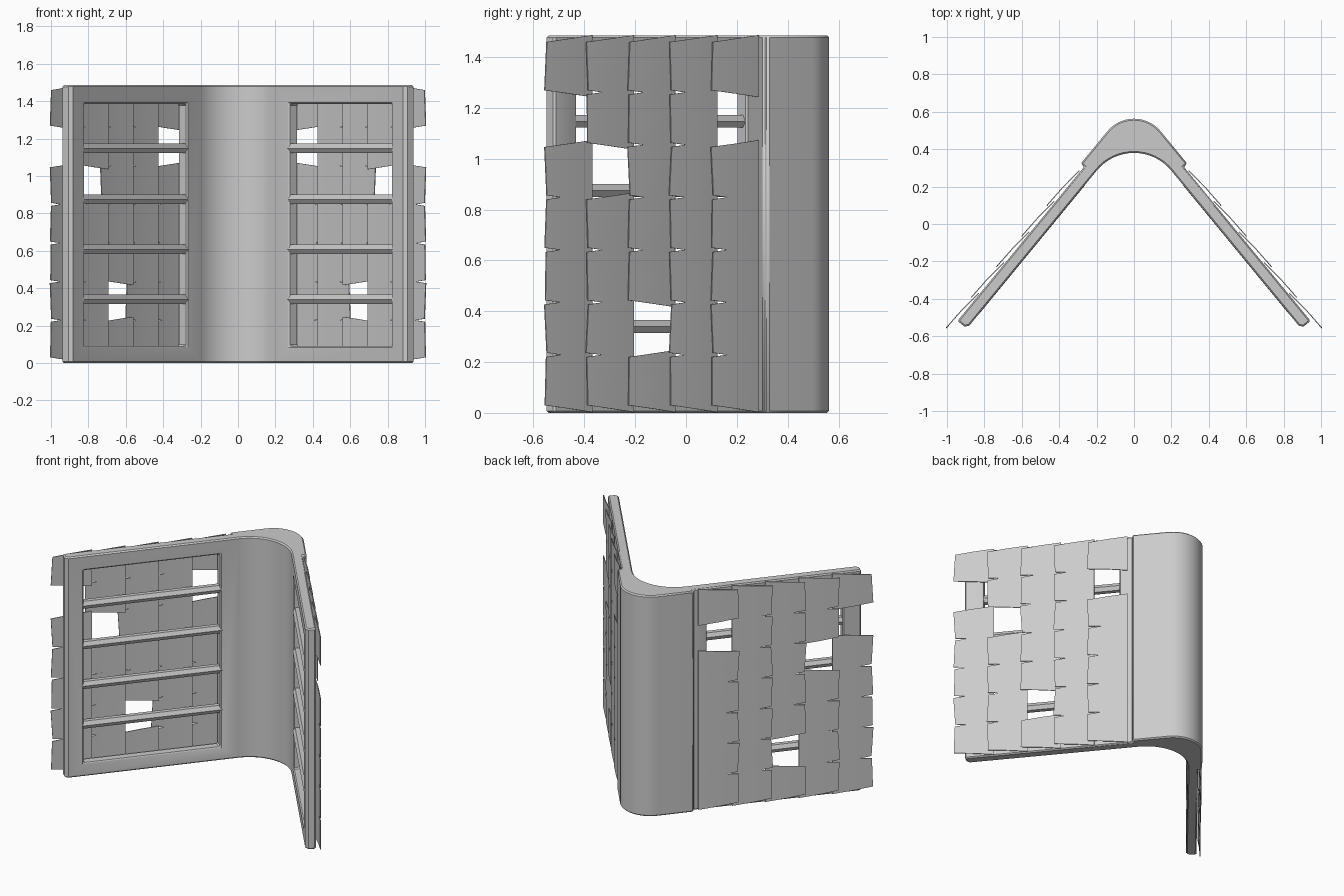
import bpy, bmesh, math
from mathutils import Vector

cube = bpy.data.objects.get("Cube")
if cube:
    bpy.data.objects.remove(cube)

HEIGHT = 1.485
ALONG = Vector((0.635, -0.772, 0))   # down one wing, away from the ridge
OUT = Vector((0.772, 0.635, 0))      # outward from that wing
UP = Vector((0, 0, 1))

grey = bpy.data.materials.new("plain_grey")
grey.use_nodes = True
colour = (0.6, 0.6, 0.6, 1)
grey.diffuse_color = colour
grey.node_tree.nodes["Principled BSDF"].inputs["Base Color"].default_value = colour


def wing(s, d, z=0.0):
    return ALONG * s + OUT * d + UP * z


def make_object(name, bm):
    bmesh.ops.recalc_face_normals(bm, faces=bm.faces[:])
    mesh = bpy.data.meshes.new(name)
    bm.to_mesh(mesh)
    bm.free()
    mesh.materials.append(grey)
    obj = bpy.data.objects.new(name, mesh)
    bpy.context.scene.collection.objects.link(obj)
    return obj


def prism(bm, points, offset):
    """Closed solid from a loop of points swept along an offset."""
    face = bm.faces.new([bm.verts.new(p) for p in points])
    result = bmesh.ops.extrude_face_region(bm, geom=[face], use_keep_orig=True)
    verts = [g for g in result["geom"] if isinstance(g, bmesh.types.BMVert)]
    bmesh.ops.translate(bm, verts=verts, vec=offset)


def mirror_x(obj):
    obj.modifiers.new("mirror", "MIRROR").use_axis[0] = True


def smooth(obj):
    bpy.ops.object.select_all(action="DESELECT")
    obj.select_set(True)
    bpy.context.view_layer.objects.active = obj
    bpy.ops.object.shade_smooth_by_angle(angle=math.radians(30))


def arc(radius, centre, steps=8):
    """Half of a ridge curve, from the crown to the wing tangent."""
    sweep = math.atan2(OUT.x, OUT.y)
    return [Vector((radius * math.sin(sweep * i / steps),
                    centre + radius * math.cos(sweep * i / steps), 0))
            for i in range(steps + 1)]


# Bent body: rounded ridge cap with a step down to two flat wings
outer = arc(0.185, 0.378) + [wing(-0.068, 0.425), wing(-0.068, 0.40)]
tip = [wing(0.992, 0.40), wing(1.0, 0.392), wing(1.0, 0.353), wing(0.982, 0.335)]
inner = arc(0.257, 0.123)[::-1]
half = outer + tip + inner
other = [Vector((-p.x, p.y, 0)) for p in half[1:-1]][::-1]
bm = bmesh.new()
prism(bm, half + other, UP * HEIGHT)
body = make_object("bent_frame", bm)

# Large opening in each wing
bm = bmesh.new()
for side in (1, -1):
    corners = [wing(s, d, 0.09) for s, d in
               ((0.02, 0.25), (0.883, 0.25), (0.883, 0.5), (0.02, 0.5))]
    prism(bm, [Vector((p.x * side, p.y, p.z)) for p in corners], UP * 1.295)
cutter = make_object("opening_cutter", bm)
cutter.hide_render = True
cutter.hide_viewport = True
cut = body.modifiers.new("openings", "BOOLEAN")
cut.operation = "DIFFERENCE"
cut.solver = "EXACT"
cut.object = cutter
edge = body.modifiers.new("soft_edges", "BEVEL")
edge.width = 0.008
edge.segments = 1
edge.limit_method = "ANGLE"
edge.angle_limit = math.radians(50)
smooth(body)

# Horizontal rails with six sides across the openings
bm = bmesh.new()
for z in (0.34, 0.607, 0.875, 1.147):
    ring = [wing(0.005, 0.363 + 0.029 * math.cos(a), z + 0.029 * math.sin(a))
            for a in (math.radians(60 * k) for k in range(6))]
    prism(bm, ring, ALONG * 0.893)
rails = make_object("cross_rails", bm)
mirror_x(rails)

# Overlapping tapered shingles, with a few missing
MISSING = {(1, 2), (4, 3), (5, 4), (5, 0)}
bm = bmesh.new()
for row in range(7):
    z = 0.125 + 0.2065 * row
    for col in range(5):
        if (row, col) in MISSING:
            continue
        end = 0.215 + 0.212 * col
        start = end - 0.25
        wide, narrow = 0.122, 0.095
        skew = 0.006 * math.sin(row * 2 + col * 3)
        loops = []
        for s, d, h in ((start, 0.404, wide), ((start + end) / 2, 0.416, (wide + narrow) / 2),
                        (end, 0.42, narrow)):
            loops.append([bm.verts.new(wing(s + skew * k * (s == end), d + t, z + h * k))
                          for t in (0, 0.005) for k in (-1, 0, 1)])
        order = (0, 1, 2, 5, 4, 3)
        for a, b in zip(loops, loops[1:]):
            for i, j in zip(order, order[1:] + order[:1]):
                bm.faces.new((a[i], a[j], b[j], b[i]))
        for ends in (loops[0], loops[-1]):
            bm.faces.new([ends[i] for i in order])
shingles = make_object("shingles", bm)
mirror_x(shingles)
smooth(shingles)
